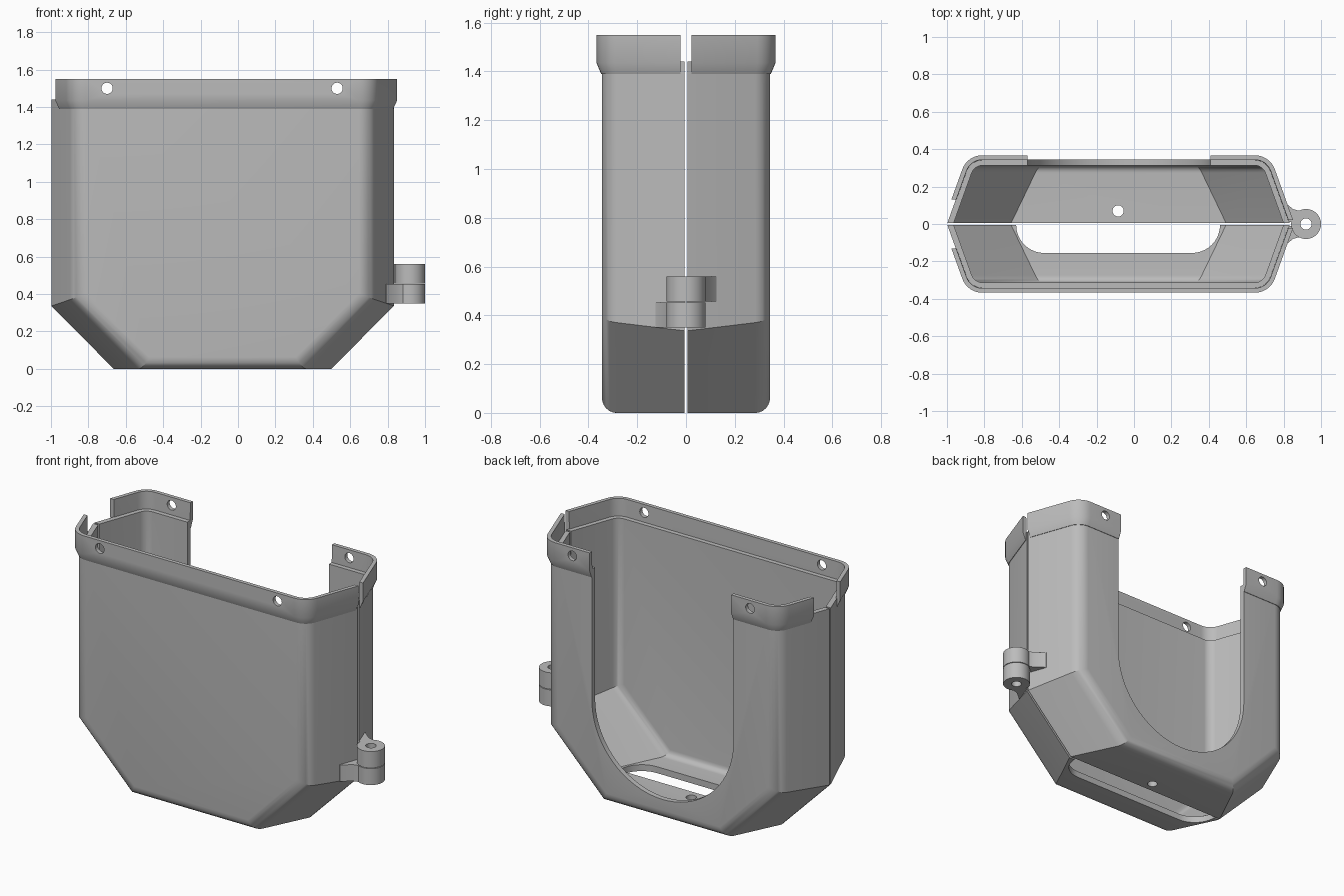
import bpy, bmesh, math
from mathutils import Vector

if "Cube" in bpy.data.objects:
    bpy.data.objects.remove(bpy.data.objects["Cube"], do_unlink=True)

CX = -0.0825             # middle of the housing; the hinge sticks out on +x
TIP, DEPTH = 0.9175, 0.345
SIDE_K = 0.36            # how fast the end walls fall back from the tip
TOP, RIM_TOP = 1.44, 1.55

grey = bpy.data.materials.new("light_grey")
grey.use_nodes = True
grey.diffuse_color = (0.5, 0.5, 0.5, 1)
grey.node_tree.nodes["Principled BSDF"].inputs["Base Color"].default_value = (0.5, 0.5, 0.5, 1)


def finish(bm, name):
    bmesh.ops.recalc_face_normals(bm, faces=bm.faces[:])
    mesh = bpy.data.meshes.new(name)
    bm.to_mesh(mesh)
    bm.free()
    obj = bpy.data.objects.new(name, mesh)
    obj.data.materials.append(grey)
    bpy.context.scene.collection.objects.link(obj)
    return obj


def activate(obj):
    bpy.ops.object.select_all(action='DESELECT')
    obj.select_set(True)
    bpy.context.view_layer.objects.active = obj


def combine(obj, tool, operation='DIFFERENCE'):
    activate(obj)
    mod = obj.modifiers.new("cut", 'BOOLEAN')
    mod.operation, mod.solver, mod.object = operation, 'EXACT', tool
    bpy.ops.object.modifier_apply(modifier=mod.name)
    bpy.data.objects.remove(tool, do_unlink=True)


def smooth(obj):
    activate(obj)
    bpy.ops.object.shade_smooth_by_angle(angle=math.radians(25))


def prism(name, points, axis, low, high):
    """Extrude a flat outline along Y or Z."""
    def place(u, v, w):
        return (u, w, v) if axis == 'Y' else (u, v, w)
    bm = bmesh.new()
    face = bm.faces.new([bm.verts.new(place(u, v, low)) for u, v in points])
    ext = bmesh.ops.extrude_face_region(bm, geom=[face])["geom"]
    bmesh.ops.translate(bm, vec=place(0, 0, high - low),
                        verts=[g for g in ext if isinstance(g, bmesh.types.BMVert)])
    return finish(bm, name)


def arc(x, y, r, start, end, steps):
    angles = [math.radians(start + (end - start) * i / steps) for i in range(steps + 1)]
    return [(x + r * math.cos(a), y + r * math.sin(a)) for a in angles]


def disc(name, x, y, r, axis, low, high):
    return prism(name, arc(x, y, r, 0, 350, 35), axis, low, high)


def box(x0, x1, y0, y1, z0, z1):
    return prism("cutter", [(x0, y0), (x1, y0), (x1, y1), (x0, y1)], 'Z', z0, z1)


def hull(name, inset, floor, top):
    """Long hexagonal tub with slanted lower ends and a rounded front and back outline."""
    bm = bmesh.new()
    bmesh.ops.create_cube(bm, size=2)
    for v in bm.verts:
        v.co = Vector((v.co.x * 1.2, v.co.y * (DEPTH - inset), top if v.co.z > 0 else floor))
    for sx in (-1, 1):
        for sy in (-1, 1):
            for x0, ky, kz in ((TIP, SIDE_K, 0), (0.585, 0.48, -0.99)):
                n = Vector((sx, sy * ky, kz)).normalized()
                bmesh.ops.bisect_plane(bm, geom=bm.verts[:] + bm.edges[:] + bm.faces[:],
                                       plane_co=Vector((sx * x0, 0, 0)) - n * inset,
                                       plane_no=n, clear_outer=True)
                bmesh.ops.holes_fill(bm, edges=[e for e in bm.edges if e.is_boundary])
    bmesh.ops.remove_doubles(bm, verts=bm.verts[:], dist=0.0005)
    bmesh.ops.recalc_face_normals(bm, faces=bm.faces[:])
    bm.normal_update()
    rim = [e for e in bm.edges
           if sum(abs(f.normal.y) > 0.99 for f in e.link_faces) == 1
           and min(v.co.z for v in e.verts) < top - 0.01]
    bmesh.ops.bevel(bm, geom=rim, offset=0.063 - inset * 0.7, offset_type='OFFSET',
                    segments=6, profile=0.5, affect='EDGES')
    bmesh.ops.translate(bm, vec=(CX, 0, 0), verts=bm.verts[:])
    return finish(bm, name)


def plan(offset, radius=0.09):
    """Rounded hexagon outline, grown by offset."""
    cy = DEPTH - radius
    cx = TIP - SIDE_K * cy - radius * math.hypot(1, SIDE_K)
    start = math.degrees(math.atan(SIDE_K))
    quarter = arc(cx, cy, radius + offset, start, 90, 7)
    tip = (TIP + offset * math.hypot(1, SIDE_K), 0)
    half = [tip] + quarter + [(-x, y) for x, y in reversed(quarter)]
    return [(CX + x, y) for x, y in half] + [(CX - x, -y) for x, y in half]


def u_cutter():
    return prism("cutter", [(0.41, 1.8)] + arc(-0.08, 0.62, 0.49, 0, -180, 40) + [(-0.57, 1.8)],
                 'Y', 0.2, 0.6)


# Two half shells, split along the middle
for name, s in (("front_shell", -1), ("back_shell", 1)):
    shell = hull(name, 0, 0, TOP)
    combine(shell, hull("cavity", 0.032, 0.04, TOP + 0.2))
    y0, y1 = sorted((s * 0.006, -s))
    combine(shell, box(-2, 2, y0, y1, -1, 2))
    if s < 0:
        # Long rounded slot in the floor
        slot = arc(-0.48, -0.005, 0.15, 180, 270, 10) + arc(0.31, -0.005, 0.15, 270, 360, 10)
        combine(shell, prism("cutter", slot + [(0.46, 0.1), (-0.63, 0.1)], 'Z', -0.1, 0.08))
    else:
        # Deep U opening and a small drain hole
        combine(shell, u_cutter())
        combine(shell, disc("cutter", -0.085, 0.07, 0.03, 'Z', -0.1, 0.1))
    smooth(shell)

# Flared collar swept around the top
bm = bmesh.new()
section = [(-0.004, 1.39), (0.003, 1.39), (0.022, 1.435), (0.022, RIM_TOP),
           (-0.002, RIM_TOP), (-0.004, TOP)]
rings = [[bm.verts.new((x, y, z)) for x, y in plan(o)] for o, z in section]
for i, ring in enumerate(rings):
    above = rings[(i + 1) % len(rings)]
    for j in range(len(ring)):
        k = (j + 1) % len(ring)
        bm.faces.new((ring[j], ring[k], above[k], above[j]))
collar = finish(bm, "rim_collar")
combine(collar, box(0.5, 1.2, -0.022, 0.022, 1, 2))
combine(collar, box(-1.2, -0.7, -0.13, 0.13, 1, 2))
combine(collar, u_cutter())
for x in (-0.7, 0.53):
    combine(collar, disc("cutter", x, 1.5, 0.03, 'Y', -0.6, 0.6))
smooth(collar)

# Hinge: one knuckle and arm on each half
for name, s, low, high in (("front_hinge", -1, 0.35, 0.453), ("back_hinge", 1, 0.457, 0.56)):
    hinge = disc(name, 0.92, 0, 0.08, 'Z', low, high)
    arm = [(0.775, 0.125), (0.795, 0.125), (0.85, 0.08), (0.92, 0.06), (0.92, 0.01), (0.815, 0.01)]
    combine(hinge, prism("arm", [(x, s * y) for x, y in arm], 'Z', low, high), 'UNION')
    combine(hinge, disc("cutter", 0.92, 0, 0.03, 'Z', 0, 1))
    smooth(hinge)
